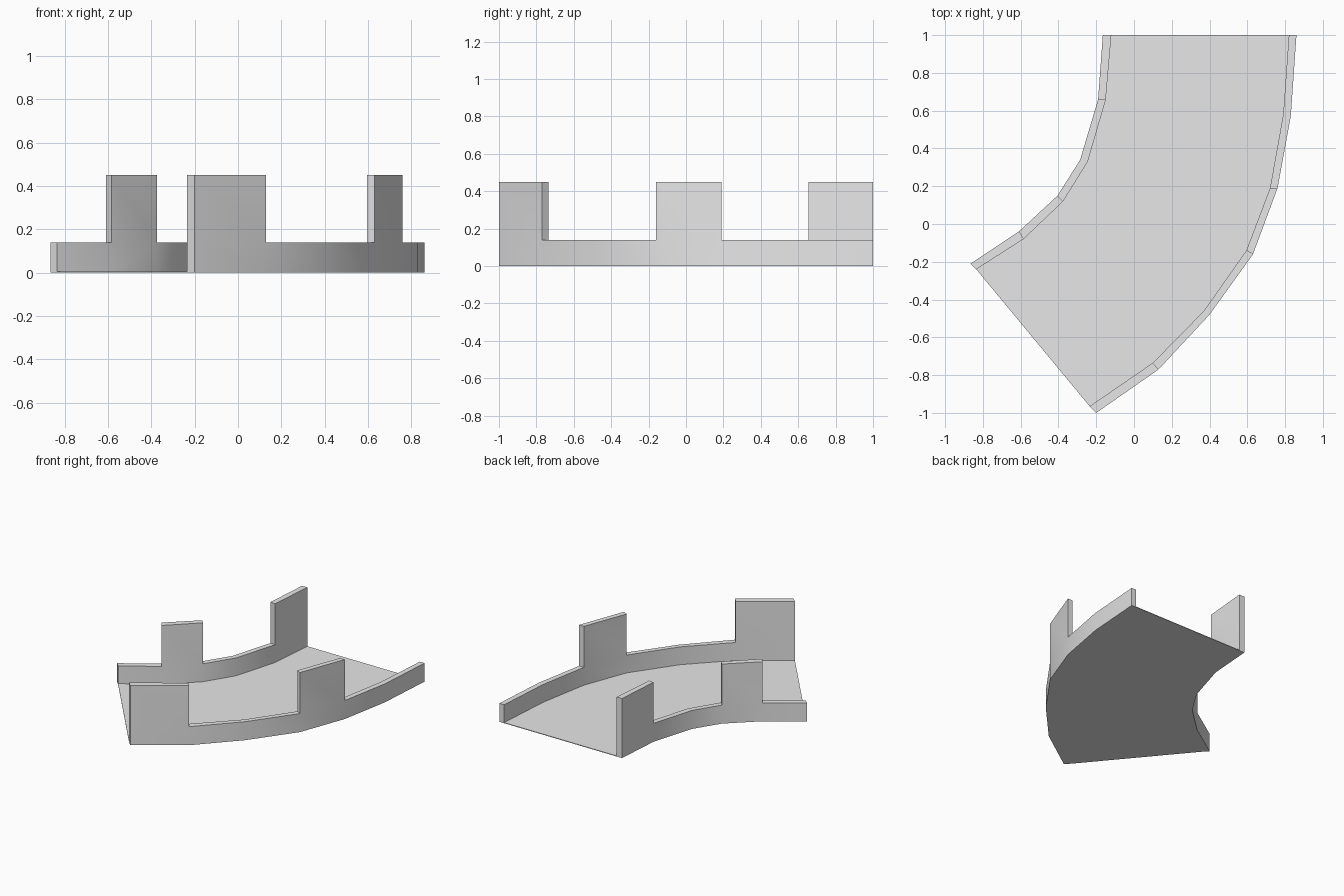
import bpy
import bmesh
import math

cube = bpy.data.objects.get("Cube")
if cube:
    bpy.data.objects.remove(cube, do_unlink=True)

RAIL_TOP = 0.14
POST_TOP = 0.45
FLOOR_TOP = 0.005

# Plan outlines of both side walls, running from the front end to the back end
OUTER_FAR = [(-0.2, -1), (0.13, -0.77), (0.4, -0.48), (0.63, -0.16),
             (0.76, 0.19), (0.83, 0.57), (0.86, 1)]
OUTER_ROAD = [(-0.235, -0.965), (0.1, -0.735), (0.37, -0.46), (0.595, -0.14),
              (0.72, 0.19), (0.79, 0.58), (0.82, 1)]
INNER_FAR = [(-0.865, -0.21), (-0.61, -0.04), (-0.405, 0.15), (-0.285, 0.34),
             (-0.19, 0.66), (-0.165, 1)]
INNER_ROAD = [(-0.835, -0.24), (-0.585, -0.08), (-0.375, 0.12), (-0.245, 0.33),
              (-0.15, 0.655), (-0.12, 1)]

# Single plain grey
grey = bpy.data.materials.new("light_grey")
grey.use_nodes = True
grey.diffuse_color = (0.8, 0.8, 0.8, 1)
grey.node_tree.nodes["Principled BSDF"].inputs["Base Color"].default_value = grey.diffuse_color


def finish(bm, name):
    """Turn a bmesh into a named, coloured object."""
    bmesh.ops.recalc_face_normals(bm, faces=bm.faces)
    mesh = bpy.data.meshes.new(name)
    bm.to_mesh(mesh)
    bm.free()
    mesh.materials.append(grey)
    obj = bpy.data.objects.new(name, mesh)
    bpy.context.collection.objects.link(obj)
    return obj


def smooth(obj):
    bpy.ops.object.select_all(action="DESELECT")
    obj.select_set(True)
    bpy.context.view_layer.objects.active = obj
    bpy.ops.object.shade_smooth_by_angle(angle=math.radians(35))


def wall(name, far, road, post_segments):
    """Low curved rail whose chosen segments rise into tall posts."""
    bm = bmesh.new()
    rings = [[bm.verts.new((*point, z)) for point, z in
              ((a, 0), (b, 0), (b, RAIL_TOP), (a, RAIL_TOP))]
             for a, b in zip(far, road)]
    tops = []
    for start, end in zip(rings, rings[1:]):
        for i in range(4):
            j = (i + 1) % 4
            face = bm.faces.new((start[i], start[j], end[j], end[i]))
            if i == 2:
                tops.append(face)
    bm.faces.new(rings[0])
    bm.faces.new(rings[-1])
    bmesh.ops.recalc_face_normals(bm, faces=bm.faces)
    # Raise the posts out of the rail
    raised = bmesh.ops.extrude_discrete_faces(bm, faces=[tops[i] for i in post_segments])
    for face in raised["faces"]:
        for vert in face.verts:
            vert.co.z = POST_TOP
    smooth(finish(bm, name))


# Flat road floor between the walls
bm = bmesh.new()
outline = OUTER_ROAD + INNER_ROAD[::-1]
base = bm.faces.new([bm.verts.new((x, y, 0)) for x, y in outline])
lifted = bmesh.ops.extrude_face_region(bm, geom=[base], use_keep_orig=True)
for item in lifted["geom"]:
    if isinstance(item, bmesh.types.BMVert):
        item.co.z = FLOOR_TOP
finish(bm, "road_floor")

# Side walls with two posts each
wall("outer_wall", OUTER_FAR, OUTER_ROAD, (0, 3))
wall("inner_wall", INNER_FAR, INNER_ROAD, (1, 4))
